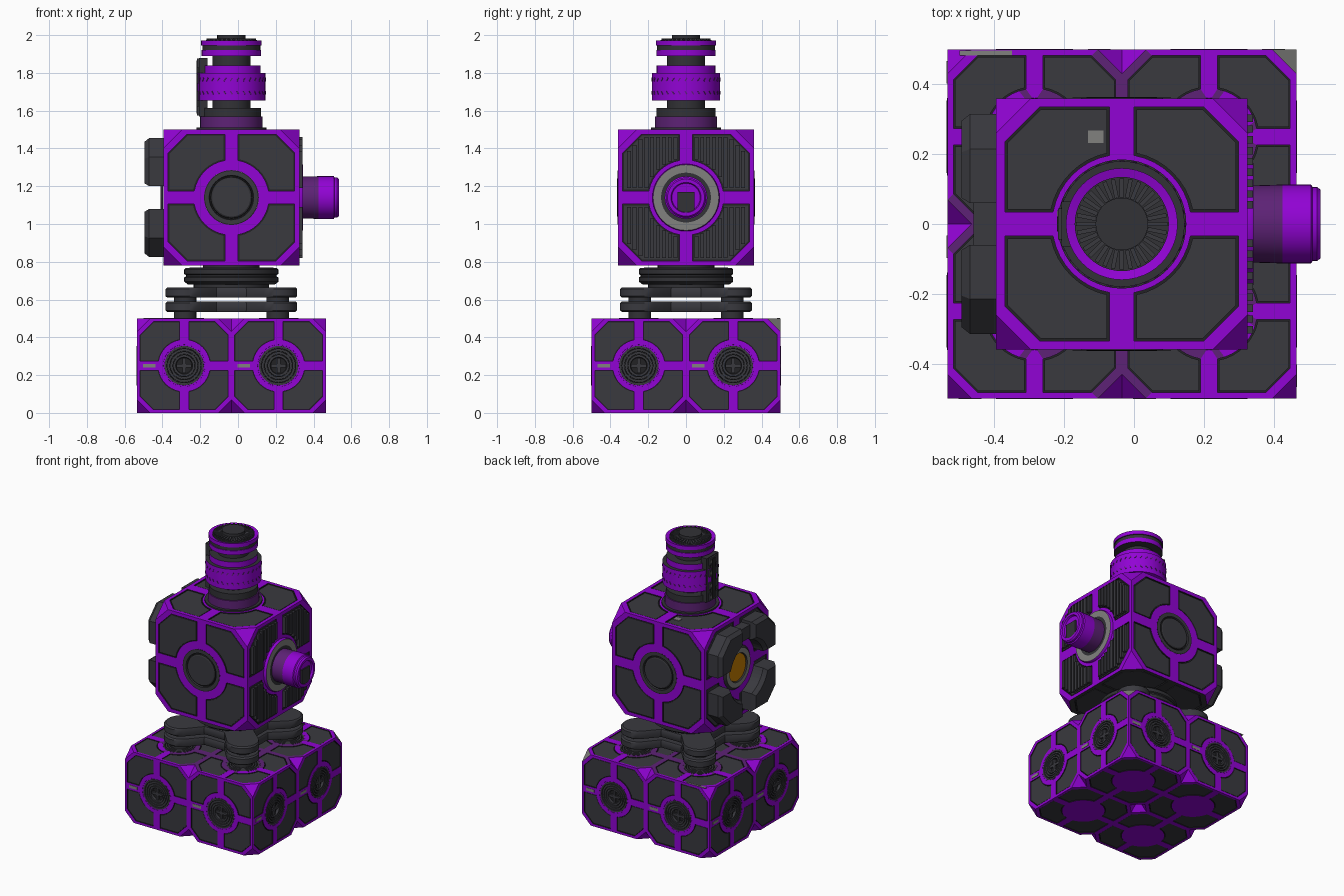
import bpy, bmesh, math
from mathutils import Matrix, Vector

if "Cube" in bpy.data.objects:
    bpy.data.objects.remove(bpy.data.objects["Cube"], do_unlink=True)

# Palette
COLOURS = [("purple", (0.285, 0.001, 0.66)), ("panel_grey", (0.041, 0.041, 0.049)),
           ("groove_black", (0.016, 0.016, 0.018)), ("dark_metal", (0.032, 0.032, 0.037)),
           ("light_grey", (0.22, 0.22, 0.21)), ("orange", (0.58, 0.21, 0.0)),
           ("dusky_purple", (0.11, 0.016, 0.18))]
PURPLE, PANEL, GROOVE, METAL, GREY, ORANGE, DUSKY = range(7)
MATS = []
for label, rgb in COLOURS:
    m = bpy.data.materials.new(label)
    m.use_nodes = True
    m.diffuse_color = (*rgb, 1)
    m.node_tree.nodes["Principled BSDF"].inputs["Base Color"].default_value = (*rgb, 1)
    MATS.append(m)

CX = -0.035                     # shared vertical axis of the stack
HEAD = Vector((CX, 0, 1.14))    # centre of the upper cube
X, Y, Z = Vector((1, 0, 0)), Vector((0, 1, 0)), Vector((0, 0, 1))
SIDES = [X, -X, Y, -Y, Z, -Z]


def finish(name, bm, smooth=False):
    bmesh.ops.remove_doubles(bm, verts=bm.verts, dist=1e-5)
    me = bpy.data.meshes.new(name)
    bm.to_mesh(me)
    bm.free()
    for m in MATS:
        me.materials.append(m)
    if smooth:
        me.shade_smooth()
        me.set_sharp_from_angle(angle=math.radians(35))
    ob = bpy.data.objects.new(name, me)
    bpy.context.collection.objects.link(ob)


def facing(n, origin):
    """Matrix whose local z points along the axis n."""
    u = Vector((n.y, n.z, n.x))
    return Matrix.Translation(origin) @ Matrix((u, n.cross(u), n)).transposed().to_4x4()


def add_face(bm, verts, mat):
    f = bm.faces.new(verts)
    f.material_index = mat
    return f


def stack(bm, loops, mats, M, bottom=False):
    """Skin a series of (outline, height) loops and cap the last one."""
    rings = [[bm.verts.new(M @ Vector((x, y, h))) for x, y in pts] for pts, h in loops]
    for a, b, mat in zip(rings, rings[1:], mats):
        for i in range(len(a)):
            j = (i + 1) % len(a)
            add_face(bm, (a[i], a[j], b[j], b[i]), mat)
    add_face(bm, rings[-1], mats[-1])
    if bottom:
        add_face(bm, rings[0][::-1], mats[0])


def spin(bm, profile, mats, M, n=40):
    """Revolve a (radius, height) profile listed from the top outwards."""
    if isinstance(mats, int):
        mats = [mats] * (len(profile) - 1)
    rings = []
    for r, h in profile:
        count = n if r > 0 else 1
        rings.append([bm.verts.new(M @ Vector((r * math.cos(math.tau * k / n),
                                               r * math.sin(math.tau * k / n), h)))
                      for k in range(count)])
    for a, b, mat in zip(rings, rings[1:], mats):
        for k in range(n):
            j = (k + 1) % n
            if len(a) == 1:
                add_face(bm, (a[0], b[k], b[j]), mat)
            else:
                add_face(bm, (a[k], b[k], b[j], a[j]), mat)


def box(bm, centre, size, mat, M=Matrix()):
    T = M @ Matrix.Translation(centre) @ Matrix.Diagonal((*size, 1))
    verts = bmesh.ops.create_cube(bm, size=1, matrix=T)["verts"]
    for f in {f for v in verts for f in v.link_faces}:
        f.material_index = mat


def quarter(p, b, c, R, steps=8):
    """Corner panel: cut outer corner, round bite toward the face centre."""
    a = math.asin(b / R)
    angles = [math.pi / 2 - a - (math.pi / 2 - 2 * a) * k / steps for k in range(steps + 1)]
    return ([(p, b), (p, p - c), (p - c, p), (b, p)]
            + [(R * math.cos(t), R * math.sin(t)) for t in angles])


def turns(M):
    return [M @ Matrix.Rotation(math.pi / 2 * q, 4, 'Z') for q in range(4)]


def panel_cube(bm, centre, s, sides, g, dark_sides=()):
    """Cube with cut corners and four grooved panels round a hole on each side."""
    h, k, steps = 0.36 * s, 0.1 * s, 8
    p, b, c, R, r = 0.335 * s, 0.035 * s, 0.1 * s, 0.2 * s, 0.145 * s
    rim = [(h, 0), (h, h - k), (h - k, h), (0, h)] + [
        (r * math.sin(math.pi / 2 * i / steps), r * math.cos(math.pi / 2 * i / steps))
        for i in range(steps + 1)]
    outer = quarter(p, b, c, R)
    inner = quarter(p - g, b + g, c - 0.6 * g, R + g)
    for n in sides:
        frame = METAL if n in dark_sides else PURPLE
        for M in turns(facing(n, centre + n * h)):
            stack(bm, [(rim, 0), (outer, 0), (outer, -0.01), (inner, -0.01), (inner, -0.003)],
                  [frame, GROOVE, GROOVE, PANEL], M)
    for sx in (-1, 1):
        for sy in (-1, 1):
            for sz in (-1, 1):
                sign = Vector((sx, sy, sz))
                tri = [Vector((h, h, h)) - axis * k for axis in (X, Y, Z)]
                f = add_face(bm, [bm.verts.new(centre + v * sign) for v in tri], PURPLE)
                f.normal_update()
                if f.normal.dot(sign) < 0:
                    f.normal_flip()


# Base: four panelled cubes with ringed vents and scuffed bars
bm, vents, scuffs = bmesh.new(), bmesh.new(), bmesh.new()
S, H = 0.25 / 0.36, 0.25
ridges = [(0, -0.015), (0.042, -0.015)]
for i in range(4):
    r = 0.045 + 0.016 * i
    ridges += [(r, 0.002), (r + 0.011, 0.002), (r + 0.012, -0.005), (r + 0.015, -0.005)]
ridges += [(0.111, 0.001)]
for sx in (-1, 1):
    for sy in (-1, 1):
        c = Vector((CX + sx * H, sy * H, H))
        outside = [X * sx, Y * sy, Z, -Z]
        panel_cube(bm, c, S, outside, 0.004)
        for n in outside:
            M = facing(n, c + n * H)
            if n == -Z:
                spin(vents, [(0, 0.001), (0.111, 0.001)], PURPLE, M)
                continue
            spin(vents, ridges, [GROOVE if i % 4 == 0 else METAL if i % 4 == 3 else PANEL
                                 for i in range(len(ridges) - 1)], M)
            for size in ((0.08, 0.018, 0.012), (0.018, 0.08, 0.012)):
                box(vents, (0, 0, -0.009), size, PANEL, M)
            if n != Z:
                box(scuffs, c + n * H + Z.cross(n) * -0.185, [0.004 if a else 0.065 for a in n[:2]] + [0.02], GREY)
for f in bm.faces:
    f.normal_update()
    mid = f.calc_center_median() - Vector((CX, 0, 0))
    if f.material_index == PURPLE and f.normal.z > 0.9 and mid.xy.length < 0.46:
        f.material_index = DUSKY                    # dulled metal under the turntable
    elif len(f.verts) == 3 and min(mid.x, mid.y, mid.z) > 0.4:
        f.material_index = GREY                     # one worn corner
box(scuffs, (CX - 0.39, 0.49, 0.5), (0.15, 0.014, 0.004), GREY)
box(scuffs, (CX - 0.075, 0.25, 1.498), (0.045, 0.035, 0.006), GREY)
finish("base_cubes", bm)
finish("base_vents", vents)
finish("worn_patches", scuffs)

# Suspension: two rounded four-armed plates on posts
outline = []
for q in range(4):
    d = math.pi / 4 + math.pi / 2 * q
    for k in range(11):
        t = d + math.radians(-90 + 18 * k)
        outline.append((0.346 * math.cos(d) + 0.105 * math.cos(t),
                        0.346 * math.sin(d) + 0.105 * math.sin(t)))
    for side in (-0.35, 0.35):
        t = d + math.pi / 4 + side
        outline.append((0.23 * math.cos(t), 0.23 * math.sin(t)))
small = [(x * 0.975, y * 0.975) for x, y in outline]
for name, z in (("lower_plate", 0.535), ("upper_plate", 0.61)):
    bm = bmesh.new()
    stack(bm, [(small, 0), (outline, 0.008), (outline, 0.046), (small, 0.055)],
          [PANEL] * 3, Matrix.Translation((CX, 0, z)), bottom=True)
    finish(name, bm, True)
bm = bmesh.new()
for sx in (-1, 1):
    for sy in (-1, 1):
        spin(bm, [(0, 0.62), (0.06, 0.62), (0.06, 0.49)], METAL,
             Matrix.Translation((CX + sx * 0.245, sy * 0.245, 0)), 20)
finish("plate_posts", bm, True)

# Turntable between the plates and the upper cube
axis = Matrix.Translation((CX, 0, 0))
bm = bmesh.new()
spin(bm, [(0.15, 0.79), (0.15, 0.77), (0.24, 0.768), (0.25, 0.758), (0.25, 0.735), (0.24, 0.73),
          (0.24, 0.722), (0.25, 0.717), (0.25, 0.695), (0.23, 0.68), (0.2, 0.68), (0.2, 0.66)], METAL, axis)
finish("turntable", bm, True)

# Upper cube
bm = bmesh.new()
panel_cube(bm, HEAD, 1, SIDES, 0.007, [-Z])
finish("upper_cube", bm)
bm = bmesh.new()
for n in (Y, -Y):
    spin(bm, [(0, 0.004), (0.1, 0.004), (0.108, 0), (0.11, -0.01), (0.115, -0.01), (0.118, 0.002),
              (0.14, 0.002), (0.145, 0.001)],
         [PANEL, METAL, GROOVE, GROOVE, METAL, PANEL, GROOVE], facing(n, HEAD + n * 0.36))
finish("face_discs", bm)

# Ribs on the barrel side
bm = bmesh.new()
for k in range(9):
    t = 0.055 + 0.031 * k
    low = max(0.05, math.sqrt(max(0, 0.21 ** 2 - t * t)))
    high = min(0.32, 0.55 - t)
    for sy in (-1, 1):
        for sz in (-1, 1):
            box(bm, HEAD + Vector((0.361, sy * t, sz * (low + high) / 2)), (0.03, 0.021, high - low), PANEL)
finish("side_ribs", bm)

# Barrel with its mounting ring
M = facing(X, HEAD + X * 0.36)
bm = bmesh.new()
spin(bm, [(0.1, 0.016), (0.132, 0.018), (0.174, 0.018), (0.178, 0.012), (0.178, -0.01)],
     [METAL, GREY, PURPLE, PURPLE], M)
finish("barrel_ring", bm, True)
bm = bmesh.new()
spin(bm, [(0, 0.197), (0.075, 0.197), (0.08, 0.21), (0.098, 0.21), (0.106, 0.2), (0.106, 0.187),
          (0.113, 0.182), (0.113, 0.1), (0.11, 0)], [PURPLE] * 7 + [DUSKY], M)
finish("barrel", bm, True)
bm = bmesh.new()
box(bm, HEAD + Vector((0.558, 0, -0.025)), (0.016, 0.09, 0.11), METAL)
finish("barrel_slot", bm)

# Clamp pads round a glowing lens on the opposite side
M = facing(-X, HEAD - X * 0.36)
bm = bmesh.new()
wide, top = quarter(0.315, 0.06, 0.1, 0.2), quarter(0.295, 0.075, 0.09, 0.22)
for T in turns(M):
    stack(bm, [(wide, -0.01), (wide, 0.075), (top, 0.1)], [PANEL, PANEL], T)
box(bm, HEAD + Vector((-0.39, 0, 0.25)), (0.07, 0.125, 0.09), PANEL)
finish("clamp_pads", bm)
bm = bmesh.new()
spin(bm, [(0, 0.006), (0.095, 0.006), (0.1, 0.015), (0.135, 0.015), (0.15, 0.002)],
     [ORANGE, METAL, GREY, METAL], M)
finish("lens", bm)

# Neck turret: radius, bottom, top, wall colour, upper face colour
steps = [(0.075, 1.975, 2.0, METAL, METAL), (0.135, 1.965, 1.975, METAL, METAL),
         (0.16, 1.945, 1.972, PURPLE, PURPLE), (0.153, 1.92, 1.945, METAL, METAL),
         (0.157, 1.89, 1.92, PURPLE, PURPLE), (0.1, 1.84, 1.89, METAL, METAL),
         (0.155, 1.8, 1.84, PURPLE, METAL), (0.18, 1.655, 1.8, PURPLE, METAL),
         (0.1, 1.615, 1.655, METAL, PURPLE), (0.157, 1.57, 1.615, METAL, METAL),
         (0.165, 1.51, 1.57, DUSKY, DUSKY), (0.185, 1.495, 1.51, METAL, METAL)]
bm = bmesh.new()
profile, mats = [(0, 2.0)], []
for r, low, high, wall, upper in steps:
    profile += [(r, high), (r, low)]
    mats += [upper, wall]
spin(bm, profile, mats, axis, 48)
finish("neck_turret", bm, True)

# Radial cap fins and sleeve marks
fins, marks = bmesh.new(), bmesh.new()
for k in range(32):
    R = axis @ Matrix.Rotation(math.tau * k / 32, 4, 'Z')
    box(fins, (0.103, 0, 1.977), (0.055, 0.012, 0.01), PANEL, R)
    for z, tilt in ((1.695, 0.6), (1.765, -0.6)):
        box(marks, (0, 0, 0), (0.004, 0.006, 0.02), DUSKY,
            R @ Matrix.Translation((0.18, 0, z)) @ Matrix.Rotation(tilt, 4, 'X'))
finish("cap_fins", fins)
finish("sleeve_marks", marks)

# Side bracket on the neck with small screws
bm = bmesh.new()
box(bm, (CX - 0.15, 0, 1.725), (0.045, 0.13, 0.31), METAL)
for z in (1.6, 1.68, 1.77, 1.85):
    box(bm, (CX - 0.17, 0, z), (0.025, 0.09, 0.05), PANEL)
    box(bm, (CX - 0.182, 0.03, z), (0.006, 0.016, 0.016), GREY)
box(bm, (CX - 0.175, 0, 1.725), (0.02, 0.04, 0.28), GROOVE)
finish("neck_bracket", bm)
